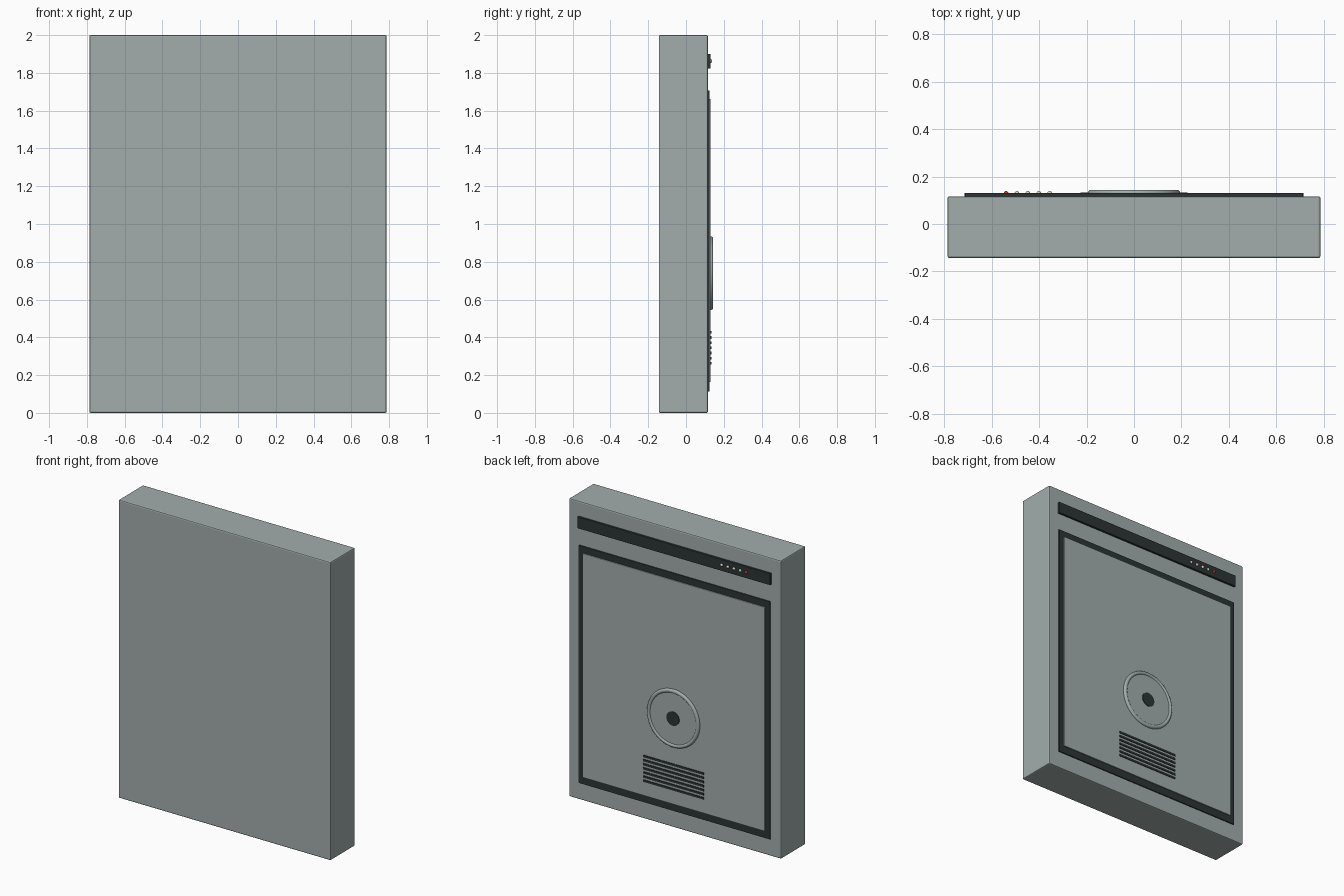
import bpy, math

if "Cube" in bpy.data.objects:
    bpy.data.objects.remove(bpy.data.objects["Cube"])


def material(name, rgb):
    m = bpy.data.materials.new(name)
    m.diffuse_color = (*rgb, 1)
    m.use_nodes = True
    m.node_tree.nodes["Principled BSDF"].inputs["Base Color"].default_value = m.diffuse_color
    return m


SHELL = material("shell_grey", (0.36, 0.42, 0.41))
DARK = material("dark_trim", (0.025, 0.033, 0.033))
LAMP = material("lamp_cream", (0.75, 0.68, 0.55))
RED = material("lamp_red", (0.6, 0.04, 0.03))


def finish(name, mat, bevel=0, segments=2):
    ob = bpy.context.object
    ob.name = name
    ob.data.materials.append(mat)
    if bevel:
        b = ob.modifiers.new("bevel", 'BEVEL')
        b.width, b.segments = bevel, segments
        b.limit_method = 'ANGLE'
    return ob


def box(name, x, y, z, mat, bevel=0):
    """Box from (min, max) ranges on each axis."""
    r = (x, y, z)
    bpy.ops.mesh.primitive_cube_add(size=1, location=[(a + b) / 2 for a, b in r])
    bpy.context.object.scale = [b - a for a, b in r]
    bpy.ops.object.transform_apply(location=False, rotation=False, scale=True)
    return finish(name, mat, bevel)


def disc(name, radius, y0, y1, x, z, mat, bevel=0, sides=64):
    """Round plate whose axis points out of the back."""
    bpy.ops.mesh.primitive_cylinder_add(vertices=sides, radius=radius, depth=y1 - y0,
                                        location=(x, (y0 + y1) / 2, z),
                                        rotation=(math.pi / 2, 0, 0))
    ob = finish(name, mat, bevel)
    bpy.ops.object.shade_smooth_by_angle(angle=math.radians(35))
    return ob


BACK = 0.117

# Main slab
box("body", (-0.787, 0.787), (-0.144, BACK), (0, 2), SHELL, 0.008)

# Dark strip across the top and the bordered back panel
box("indicator_strip", (-0.715, 0.715), (BACK - 0.01, 0.131), (1.823, 1.9), DARK, 0.002)
box("panel_border", (-0.71, 0.71), (BACK - 0.01, 0.124), (0.113, 1.708), DARK, 0.002)
box("back_panel", (-0.675, 0.675), (BACK, 0.13), (0.163, 1.663), SHELL, 0.003)

# Indicator lamps, the outermost one red
for i in range(5):
    bpy.ops.mesh.primitive_uv_sphere_add(segments=16, ring_count=8, radius=0.010,
                                         location=(-0.54 + i * 0.046, 0.129, 1.863))
    finish(f"lamp_{i + 1}", LAMP if i else RED)
    bpy.ops.object.shade_smooth_by_angle()

# Round dial with raised rim and dark hub
disc("dial_plate", 0.182, 0.125, 0.137, 0, 0.74, SHELL)
bpy.ops.mesh.primitive_torus_add(major_radius=0.182, minor_radius=0.013,
                                 major_segments=64, minor_segments=16,
                                 location=(0, 0.131, 0.74), rotation=(math.pi / 2, 0, 0))
finish("dial_rim", SHELL)
bpy.ops.object.shade_smooth_by_angle(angle=math.radians(60))
disc("dial_hub", 0.047, 0.13, 0.141, 0, 0.74, DARK, sides=48)

# Vent slats
for i in range(7):
    z = 0.262 + i * 0.0275
    box(f"vent_slat_{i + 1}", (-0.225, 0.225), (0.125, 0.134), (z - 0.007, z + 0.007), DARK)
